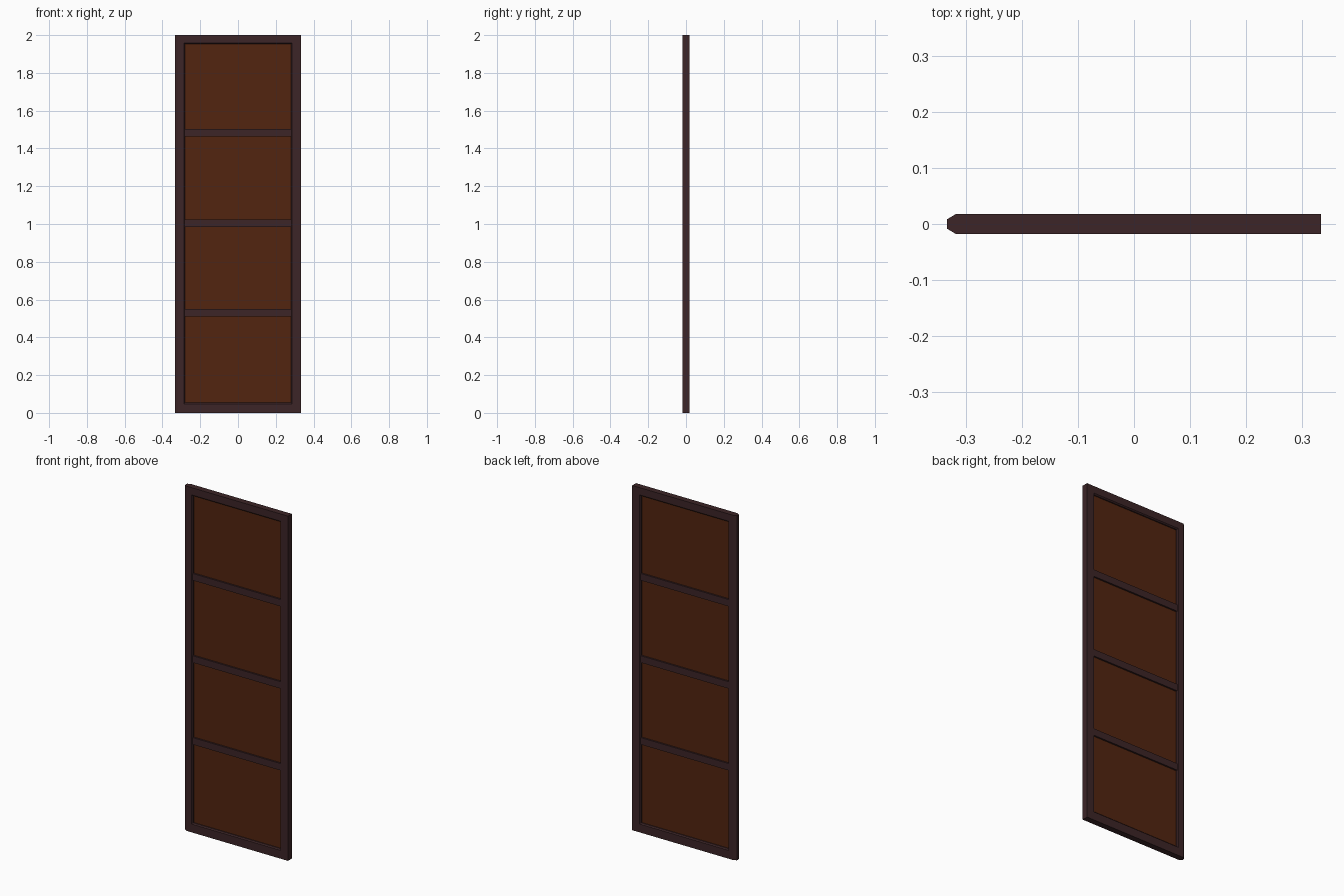
import bpy, bmesh

if "Cube" in bpy.data.objects:
    bpy.data.objects.remove(bpy.data.objects["Cube"])

def material(name, rgb):
    m = bpy.data.materials.new(name)
    m.diffuse_color = (*rgb, 1)
    m.use_nodes = True
    m.node_tree.nodes["Principled BSDF"].inputs["Base Color"].default_value = m.diffuse_color
    return m

FRAME = material("dark frame wood", (0.045, 0.018, 0.020))
PANEL = material("red brown panel", (0.085, 0.018, 0.005))

def mesh_object(name, bm, mat):
    bmesh.ops.recalc_face_normals(bm, faces=bm.faces)
    me = bpy.data.meshes.new(name)
    bm.to_mesh(me)
    bm.free()
    ob = bpy.data.objects.new(name, me)
    me.materials.append(mat)
    bpy.context.collection.objects.link(ob)
    return ob

def box(name, x, y, z, mat):
    bm = bmesh.new()
    bmesh.ops.create_cube(bm, size=1)
    for v in bm.verts:
        v.co = [r[0] if c < 0 else r[1] for c, r in zip(v.co, (x, y, z))]
    return mesh_object(name, bm, mat)

W, D, H = 0.333, 0.0175, 2.0
IX, Z0, Z1 = 0.286, 0.048, 1.958   # opening at the faces
C = 0.006                          # inner chamfer

# Frame: rectangular rings joined in a loop, with the hinge edge chamfered
def ring(x0, x1, z0, z1, y):
    return [(x0, y, z0), (x1, y, z0), (x1, y, z1), (x0, y, z1)]

rings = [
    ring(-W + 0.015, W, 0, H, -D),
    ring(-IX, IX, Z0, Z1, -D),
    ring(-IX + C, IX - C, Z0 + C, Z1 - C, -D + C),
    ring(-IX + C, IX - C, Z0 + C, Z1 - C, D - C),
    ring(-IX, IX, Z0, Z1, D),
    ring(-W + 0.015, W, 0, H, D),
    ring(-W, W, 0, H, D - 0.009),
    ring(-W, W, 0, H, -D + 0.009),
]
bm = bmesh.new()
loops = [[bm.verts.new(p) for p in r] for r in rings]
for a, b in zip(loops, loops[1:] + loops[:1]):
    for i in range(4):
        j = (i + 1) % 4
        bm.faces.new((a[i], a[j], b[j], b[i]))
mesh_object("door_frame", bm, FRAME)

# Cross rails
for i, z in enumerate((0.53, 1.005, 1.482)):
    box(f"cross_rail_{i + 1}", (-IX, IX), (-0.0145, 0.0145), (z - 0.02, z + 0.02), FRAME)

# Thin infill panel
box("infill_panel", (-IX, IX), (-0.005, 0.005), (Z0, Z1), PANEL)
